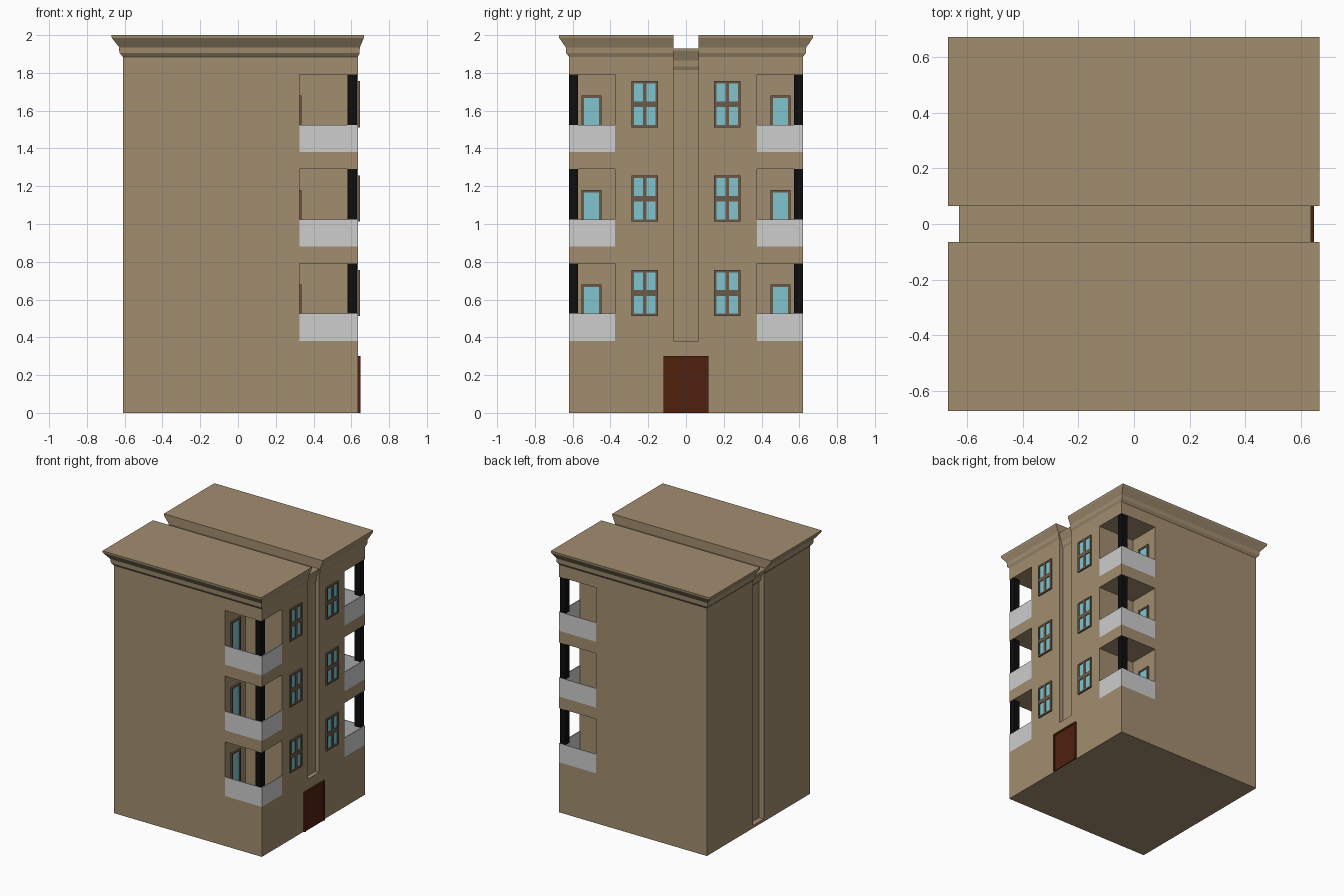
import bpy, bmesh

cube = bpy.data.objects.get("Cube")
if cube:
    bpy.data.objects.remove(cube, do_unlink=True)


def material(name, rgb):
    m = bpy.data.materials.new(name)
    m.use_nodes = True
    m.diffuse_color = (*rgb, 1)
    m.node_tree.nodes["Principled BSDF"].inputs["Base Color"].default_value = (*rgb, 1)
    return m


PLASTER = material("tan plaster", (0.36, 0.27, 0.162))
TRIM = material("dark window trim", (0.147, 0.105, 0.07))
GLASS = material("pale blue glass", (0.22, 0.56, 0.62))
PARAPET = material("light grey parapet", (0.61, 0.61, 0.61))
PILLAR = material("black pillar", (0.004, 0.004, 0.004))
WOOD = material("brown door wood", (0.08, 0.0144, 0.0044))

# Wall planes of the block and of the recessed strip
BACK, FRONT, SIDE = -0.61, 0.635, 0.62
STRIP_BACK, STRIP_FRONT, STRIP = -0.57, 0.605, 0.065
FLOORS = (0.38, 0.88, 1.38)


def finish(name, bm, mat):
    bmesh.ops.recalc_face_normals(bm, faces=bm.faces)
    me = bpy.data.meshes.new(name)
    bm.to_mesh(me)
    bm.free()
    me.materials.append(mat)
    ob = bpy.data.objects.new(name, me)
    bpy.context.collection.objects.link(ob)
    return ob


def add_box(bm, x, y, z):
    verts = bmesh.ops.create_cube(bm, size=1)["verts"]
    for v in verts:
        for i, (a, b) in enumerate((x, y, z)):
            v.co[i] = (a + b) / 2 + v.co[i] * (b - a)


def boxes(name, mat, *parts):
    bm = bmesh.new()
    for part in parts:
        add_box(bm, *part)
    return finish(name, bm, mat)


def span(side, a, b):
    """Mirror a y range onto the chosen side."""
    return (a, b) if side > 0 else (-b, -a)


def cornice_block(name, back, front, side, side_out, levels):
    """Rectangular rings stacked by (height, overhang fraction)."""
    bm = bmesh.new()
    rings = []
    for z, f in levels:
        x0, x1, y = back - 0.06 * f, front + 0.032 * f, side + side_out * f
        rings.append([bm.verts.new(c) for c in
                      ((x0, -y, z), (x1, -y, z), (x1, y, z), (x0, y, z))])
    bm.faces.new(rings[0])
    bm.faces.new(rings[-1])
    for low, high in zip(rings, rings[1:]):
        for i in range(4):
            j = (i + 1) % 4
            bm.faces.new((low[i], low[j], high[j], high[i]))
    return finish(name, bm, PLASTER)


def cut(target, x, y, z):
    cutter = boxes("cutter", PLASTER, (x, y, z))
    cutter.hide_render = True
    mod = target.modifiers.new("cut", "BOOLEAN")
    mod.operation, mod.solver, mod.object = "DIFFERENCE", "EXACT", cutter
    bpy.context.view_layer.objects.active = target
    bpy.ops.object.modifier_apply(modifier=mod.name)
    bpy.data.objects.remove(cutter, do_unlink=True)


# Main block with its cornice
MOULDING = ((1.885, 0), (1.905, 0.27), (1.935, 0.31), (1.985, 0.97), (2.0, 1))
building = cornice_block("building", BACK, FRONT, SIDE, 0.053, ((0, 0),) + MOULDING)

# Recessed strip over the roof and down both facades
groove = (-STRIP, STRIP)
cut(building, (-1, 1), groove, (1.815, 3))
cut(building, (STRIP_FRONT, 1), groove, (0.38, 3))
cut(building, (-1, STRIP_BACK), groove, (0.02, 3))
cornice_block("strip_cornice", STRIP_BACK, STRIP_FRONT, STRIP, 0,
              [(z - 0.07, f) for z, f in MOULDING])

# Corner balcony recesses
for z in FLOORS:
    for side in (-1, 1):
        cut(building, (0.325, 1), span(side, 0.375, 1), (z, z + 0.412))


def glazing(name, x, depth, y, z, border, bars=None):
    """Raised frame around a sunken pane, with an optional cross of bars."""
    (y0, y1), (z0, z1) = y, z
    xs = (x, x + depth)
    inner_y, inner_z = (y0 + border, y1 - border), (z0 + border, z1 - border)
    parts = [(xs, (y0, y0 + border), z), (xs, (y1 - border, y1), z),
             (xs, inner_y, (z1 - border, z1)), (xs, inner_y, (z0, z0 + border))]
    if bars:
        ym, zm = (y0 + y1) / 2, (z0 + z1) / 2
        wy, wz = bars[0] / 2, bars[1] / 2
        parts += [(xs, inner_y, (zm - wz, zm + wz)),
                  (xs, (ym - wy, ym + wy), (inner_z[0], zm - wz)),
                  (xs, (ym - wy, ym + wy), (zm + wz, inner_z[1]))]
    boxes(name + "_frame", TRIM, *parts)
    boxes(name + "_glass", GLASS, ((x, x + depth * 0.5), inner_y, inner_z))


# Windows, balcony doors, parapets and pillars for every floor and side
for n, z in enumerate(FLOORS, 1):
    for side in (-1, 1):
        tag = f"{'left' if side < 0 else 'right'}_{n}"
        glazing(f"window_{tag}", FRONT, 0.011, span(side, 0.148, 0.289),
                (z + 0.132, z + 0.377), 0.013, (0.02, 0.03))
        glazing(f"balcony_door_{tag}", 0.325, 0.012, span(side, 0.447, 0.553),
                (z, z + 0.3), 0.013)
        top = z + 0.145
        boxes(f"parapet_{tag}", PARAPET,
              ((FRONT - 0.006, FRONT), span(side, 0.375, SIDE), (z, top)),
              ((0.325, FRONT - 0.006), span(side, SIDE - 0.006, SIDE), (z, top)))
        boxes(f"pillar_{tag}", PILLAR,
              ((0.58, FRONT - 0.006), span(side, 0.572, SIDE - 0.001), (top, z + 0.412)))

# Entrance door with a raised surround
boxes("entrance_door", WOOD,
      ((FRONT, FRONT + 0.008), (-0.107, 0.107), (0, 0.288)),
      ((FRONT, FRONT + 0.013), (-0.12, -0.107), (0, 0.302)),
      ((FRONT, FRONT + 0.013), (0.107, 0.12), (0, 0.302)),
      ((FRONT, FRONT + 0.013), (-0.107, 0.107), (0.288, 0.302)))
